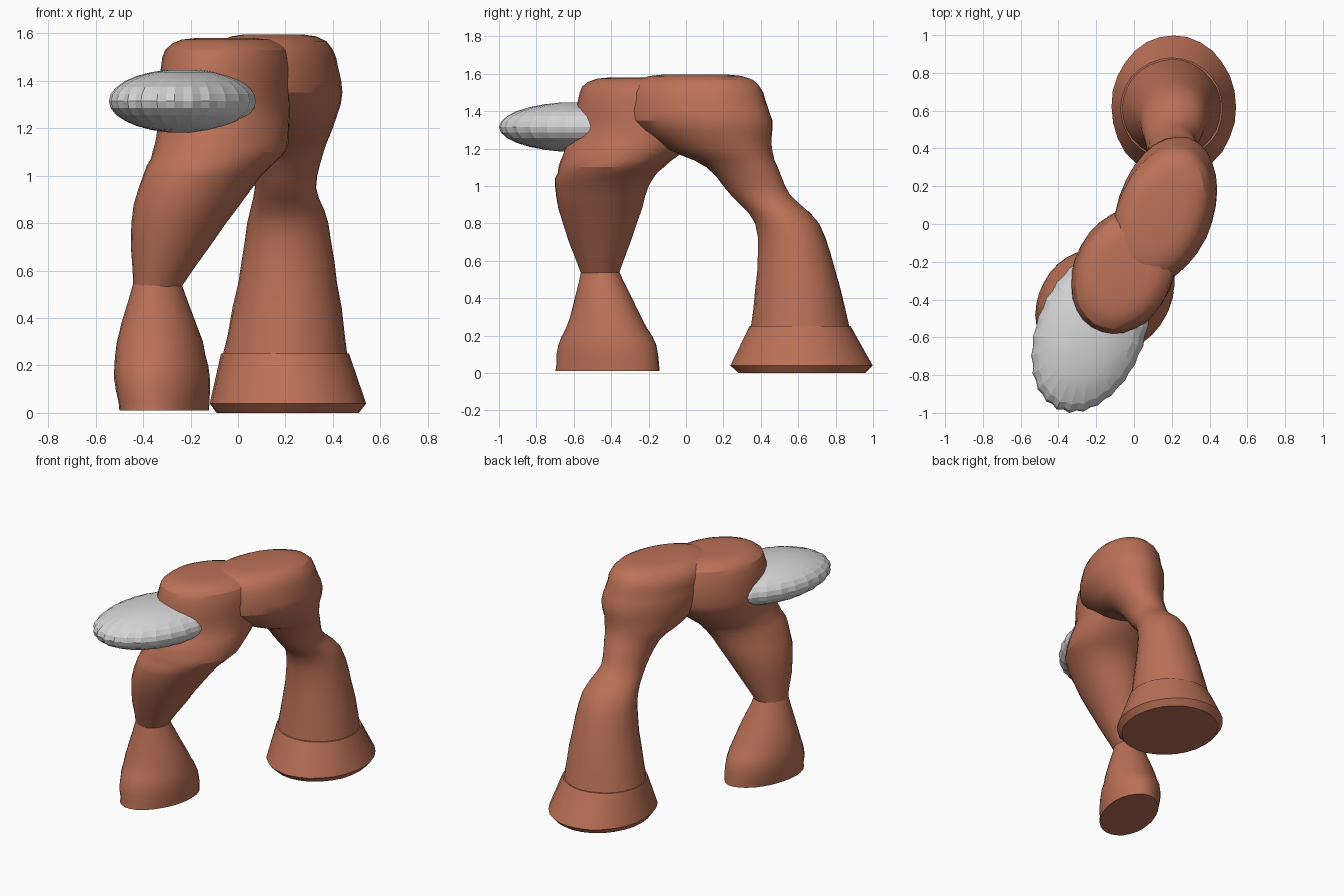
import bpy
import bmesh
import random
from math import cos, sin, pi, sqrt, radians

random.seed(4)
old = bpy.data.objects.get("Cube")
if old:
    bpy.data.objects.remove(old, do_unlink=True)


def material(name, colour):
    made = bpy.data.materials.new(name)
    made.use_nodes = True
    made.diffuse_color = colour
    made.node_tree.nodes["Principled BSDF"].inputs["Base Color"].default_value = colour
    return made


def ring(height, x, y, width, depth=None):
    """Half sizes of one level outline; round unless a depth is given."""
    return (height, x, y, width, depth or width)


def smooth_path(rings, steps):
    """Fill in rings along a smooth curve through the given ones."""
    filled = []
    last = len(rings) - 1
    for i in range(last):
        before, start = rings[max(i - 1, 0)], rings[i]
        end, after = rings[i + 1], rings[min(i + 2, last)]
        for step in range(steps):
            t = step / steps
            u = 1 - t
            filled.append(tuple(
                b * u * u * (1 + 2 * t) + c * t * t * (3 - 2 * t)
                + (c - a) / 2 * t * u * u - (d - b) / 2 * t * t * u
                for a, b, c, d in zip(before, start, end, after)))
    return filled + [rings[last]]


def rounded_cap(rim, rise, steps=4):
    """Rings that curl inward above a rim to a broad, nearly flat top."""
    height, x, y, width, depth = rim
    cap = []
    for step in range(1, steps + 1):
        turn = pi / 2 * step / steps
        size = (1 + cos(turn)) / 2
        cap.append(ring(height + rise * sin(turn), x, y, width * size, depth * size))
    return cap


def loft(name, rings, mat, lean_low, lean_high, segments=28, rough=0.008,
         strata=0.012, ridge=0.0, angle=25):
    """Skin a stack of ovals that lean towards the diagonal."""
    bm = bmesh.new()
    loops = []
    for level, (height, x, y, width, depth) in enumerate(rings):
        lean = lean_low + (lean_high - lean_low) * level / (len(rings) - 1)
        layer = 1 + random.uniform(-strata, strata)
        loop = []
        for i in range(segments):
            turn = 2 * pi * i / segments
            size = layer - ridge * (i % 2) + random.uniform(-rough, rough)
            across = cos(turn)
            along = lean * across + sqrt(1 - lean * lean) * sin(turn)
            loop.append(bm.verts.new((x + width * across * size,
                                      y + depth * along * size, height)))
        loops.append(loop)
    for low, high in zip(loops, loops[1:]):
        for i in range(segments):
            j = (i + 1) % segments
            bm.faces.new((low[i], low[j], high[j], high[i]))
    bm.faces.new(loops[0][::-1])
    bm.faces.new(loops[-1])
    mesh = bpy.data.meshes.new(name)
    bm.to_mesh(mesh)
    bm.free()
    mesh.materials.append(mat)
    ob = bpy.data.objects.new(name, mesh)
    bpy.context.collection.objects.link(ob)
    bpy.ops.object.select_all(action="DESELECT")
    ob.select_set(True)
    bpy.context.view_layer.objects.active = ob
    bpy.ops.object.shade_smooth_by_angle(angle=radians(angle))


rock = material("terracotta rock", (0.5, 0.165, 0.095, 1))
pale = material("pale grey", (0.66, 0.66, 0.66, 1))

# Front foot: a block narrowing to the ankle
front_foot = [
    ring(0.01, -0.31, -0.42, 0.19, 0.28),
    ring(0.15, -0.32, -0.42, 0.2, 0.26),
    ring(0.3, -0.33, -0.43, 0.18, 0.19),
    ring(0.55, -0.34, -0.46, 0.1),
]
loft("front_foot", smooth_path(front_foot, 3), rock, 0.3, 0.1)

# Front leg: swells from the ankle into the front half of the arch top
front_leg = [
    ring(0.53, -0.34, -0.46, 0.1),
    ring(0.8, -0.25, -0.46, 0.2),
    ring(1, -0.15, -0.45, 0.25),
    ring(1.1, -0.08, -0.4, 0.28),
    ring(1.2, -0.06, -0.32, 0.28, 0.33),
    ring(1.3, -0.06, -0.26, 0.28, 0.34),
    ring(1.5, -0.05, -0.25, 0.27, 0.32),
]
loft("front_leg", smooth_path(front_leg, 3) + rounded_cap(front_leg[-1], 0.08),
     rock, 0.1, 0.26)

# Back foot: a wide skirt
back_foot = [
    ring(0, 0.21, 0.62, 0.3, 0.34),
    ring(0.04, 0.21, 0.62, 0.33, 0.38),
    ring(0.25, 0.2, 0.61, 0.27),
]
loft("back_foot", back_foot, rock, 0, 0, strata=0)

# Back leg: rises through a thin neck into the back half of the arch top
back_leg = [
    ring(0.25, 0.2, 0.61, 0.26),
    ring(0.55, 0.21, 0.59, 0.21),
    ring(0.8, 0.21, 0.54, 0.17),
    ring(0.95, 0.2, 0.4, 0.13, 0.16),
    ring(1.1, 0.2, 0.3, 0.16, 0.19),
    ring(1.2, 0.18, 0.18, 0.22, 0.28),
    ring(1.35, 0.17, 0.08, 0.27, 0.38),
    ring(1.5, 0.15, 0.05, 0.26, 0.36),
]
loft("back_leg", smooth_path(back_leg, 3) + rounded_cap(back_leg[-1], 0.095),
     rock, 0, 0.36)

# Flattened, ridged disc jutting from the front
disc = []
levels = 14
for level in range(1, levels):
    tilt = pi * (level / levels - 0.5)
    disc.append(ring(1.315 + 0.135 * sin(tilt), -0.23, -0.57,
                     0.315 * cos(tilt), 0.43 * cos(tilt)))
loft("ridged_disc", disc, pale, 0.3, 0.3, segments=52, rough=0.004,
     strata=0, ridge=0.025, angle=12)
